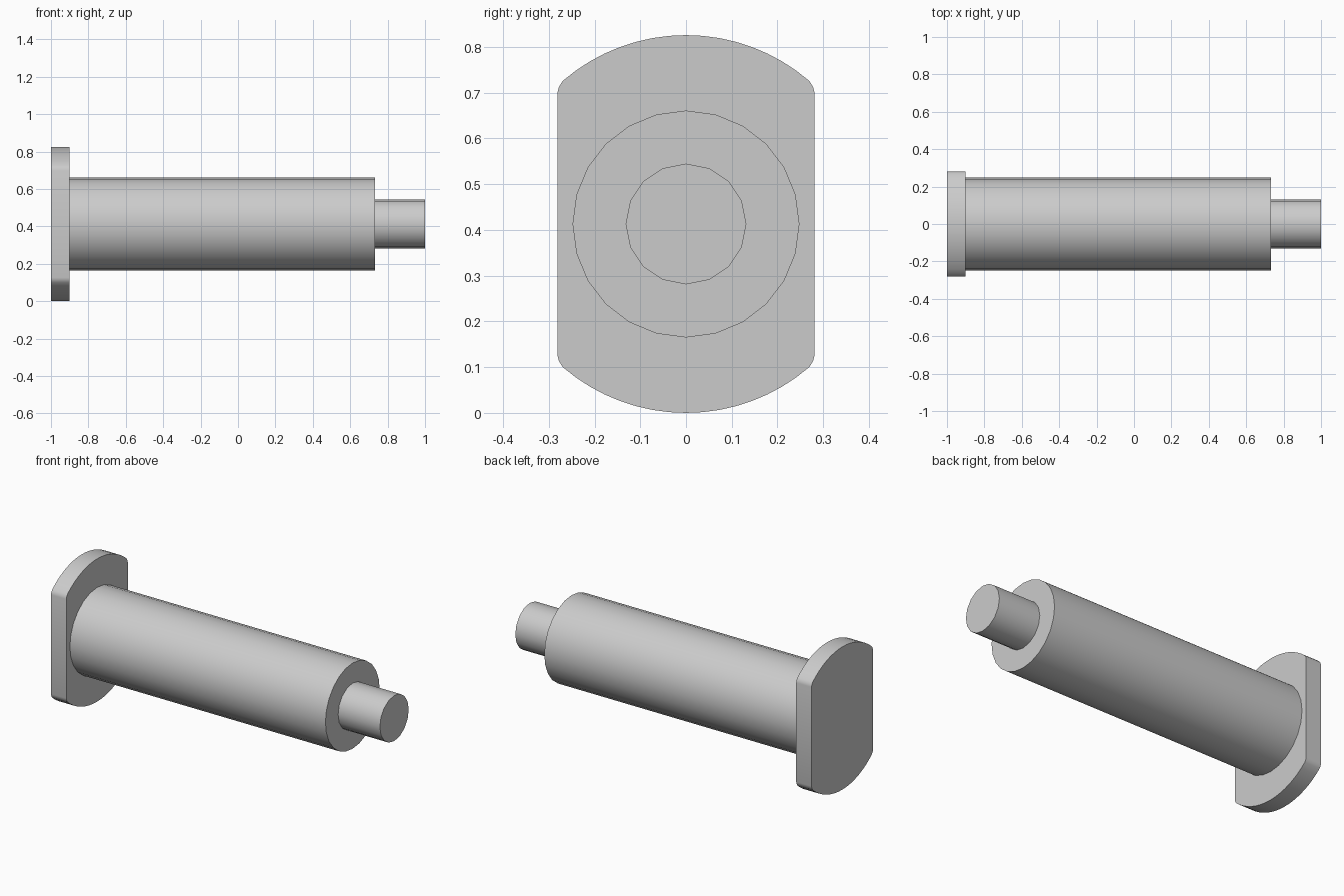
import bpy
import math
from mathutils import Matrix

default_cube = bpy.data.objects.get("Cube")
if default_cube:
    bpy.data.objects.remove(default_cube, do_unlink=True)

AXIS_Z = 0.413

steel = bpy.data.materials.new("Plain grey")
steel.use_nodes = True
grey = (0.6, 0.6, 0.6, 1.0)
steel.diffuse_color = grey
steel.node_tree.nodes["Principled BSDF"].inputs["Base Color"].default_value = grey


def circle(radius, sides):
    return [(radius * math.sin(math.tau * i / sides),
             radius * math.cos(math.tau * i / sides)) for i in range(sides)]


def extrude_x(name, profile, x0, x1):
    """Extrude a (y, z) profile about the shaft axis from x0 to x1."""
    n = len(profile)
    verts = [(x, y, z + AXIS_Z) for x in (x0, x1) for y, z in profile]
    faces = [tuple(range(n)), tuple(reversed(range(n, 2 * n)))]
    faces += [(i, i + n, (i + 1) % n + n, (i + 1) % n) for i in range(n)]
    mesh = bpy.data.meshes.new(name)
    mesh.from_pydata(verts, [], faces)
    mesh.materials.append(steel)
    obj = bpy.data.objects.new(name, mesh)
    bpy.context.collection.objects.link(obj)
    bpy.ops.object.select_all(action="DESELECT")
    obj.select_set(True)
    bpy.context.view_layer.objects.active = obj
    # Outward normals, smooth sides and crisp end faces
    bpy.ops.object.mode_set(mode="EDIT")
    bpy.ops.mesh.select_all(action="SELECT")
    bpy.ops.mesh.normals_make_consistent(inside=False)
    bpy.ops.object.mode_set(mode="OBJECT")
    bpy.ops.object.shade_smooth_by_angle(angle=math.radians(35))
    return obj


# Flange: round plate with two flats and eased corners
half_width, radius = 0.281, 0.413
sweep = math.asin(0.27 / radius)
top = [(radius * math.sin(a), radius * math.cos(a))
       for a in (sweep * (i / 8 - 1) for i in range(17))]
upper = [(-half_width, 0.287), (-0.278, 0.299)] + top + [(0.278, 0.299), (half_width, 0.287)]
lower = [(-y, -z) for y, z in upper]
extrude_x("flange", upper + lower, -1.0, -0.902)

# Main shaft and reduced end pin
extrude_x("shaft", circle(0.248, 24), -0.902, 0.733)
extrude_x("end_pin", circle(0.132, 16), 0.733, 1.0)
